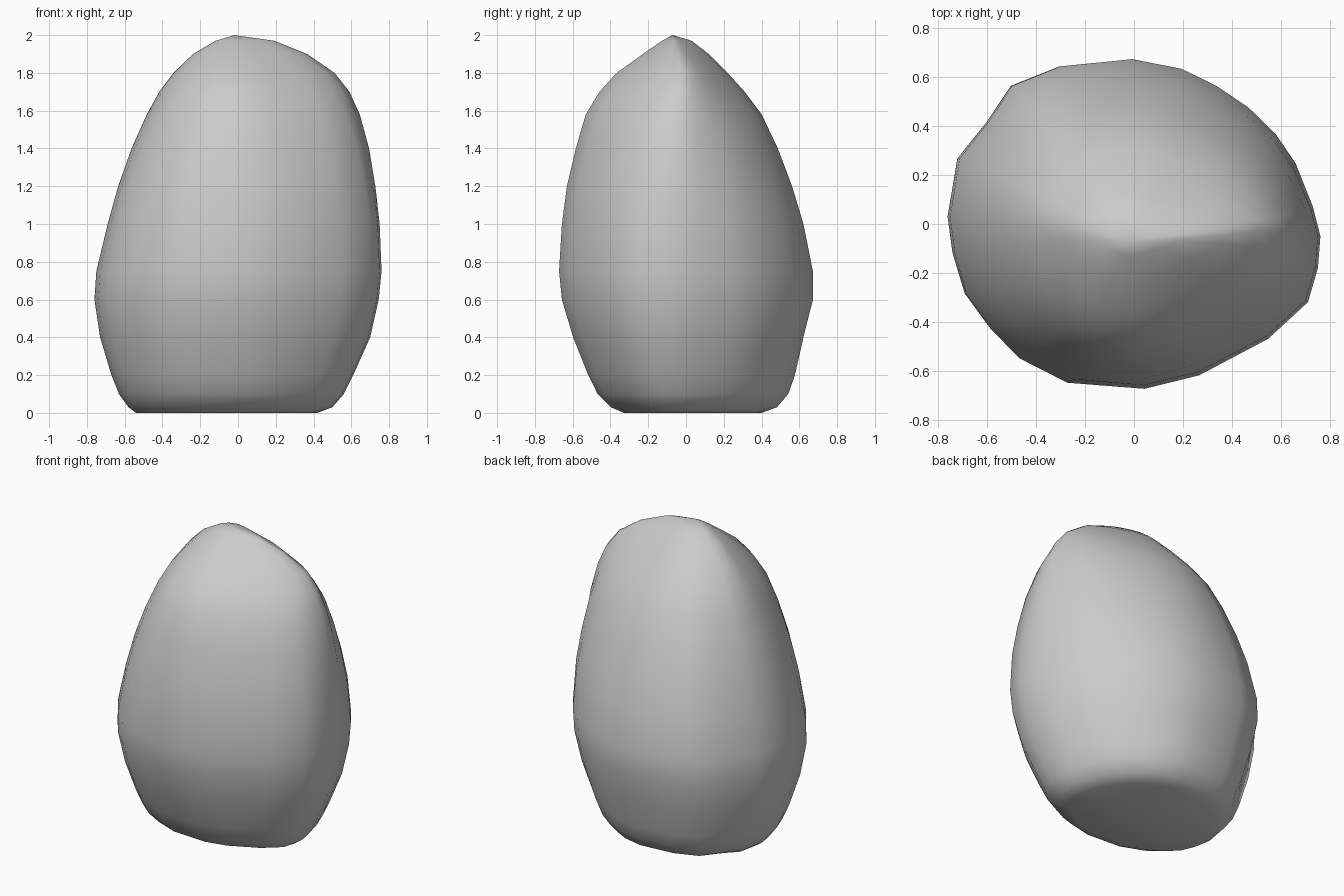
import bpy, bmesh

# Plan outline at the widest height, counter-clockwise
OUTLINE = [(.76, -.05), (.73, .07), (.66, .25), (.58, .37), (.47, .48), (.34, .57), (.2, .64),
           (0, .68), (-.3, .65), (-.5, .57), (-.6, .42), (-.72, .27), (-.76, .03),
           (-.74, -.12), (-.69, -.29), (-.59, -.43), (-.47, -.55), (-.27, -.65), (.05, -.675),
           (.27, -.62), (.55, -.47), (.71, -.32), (.75, -.18)]

# Height, left, right, front and back limits, and how ridge-like the section is
RINGS = [
    (0.00, -.54, .42, -.33, .40, 0), (0.03, -.58, .50, -.40, .48, 0),
    (0.10, -.63, .56, -.47, .54, 0), (0.20, -.67, .61, -.52, .575, 0),
    (0.40, -.73, .70, -.60, .62, 0), (0.60, -.76, .745, -.66, .67, 0),
    (0.75, -.75, .76, -.675, .67, 0), (1.00, -.69, .75, -.66, .62, 0),
    (1.20, -.635, .73, -.635, .56, .05), (1.40, -.565, .70, -.59, .485, .12),
    (1.58, -.485, .655, -.54, .40, .22), (1.70, -.42, .605, -.47, .31, .35),
    (1.80, -.345, .53, -.38, .22, .5), (1.90, -.24, .38, -.235, .12, .5),
    (1.97, -.12, .20, -.13, .03, .5)]


def ring_point(px, py, ring):
    z, left, right, front, back, ridge = ring
    u, v = px / .76, py / .678
    # Pull the section towards a diamond, more on the right where the ridge ends
    d = abs(u) + abs(v)
    k = ridge * (1.0 if u > 0 else .5)
    s = 1 - k + k / d
    u, v = u * s, v * s
    cx, cy = -.02 * z / 2, -.06 * max(0, (z - 1.8) / .2)
    x = cx + u * ((right - cx) if u > 0 else (cx - left))
    y = cy + v * ((back - cy) if v > 0 else (cy - front))
    return x, y, z


# Boulder body lofted through the rings
bm = bmesh.new()
rows = [[bm.verts.new(ring_point(x, y, r)) for x, y in OUTLINE] for r in RINGS]
n = len(OUTLINE)
for a, b in zip(rows, rows[1:]):
    for i in range(n):
        j = (i + 1) % n
        bm.faces.new((a[i], a[j], b[j], b[i]))

# Peak and flat base
peak = bm.verts.new((-.02, -.07, 2))
for i in range(n):
    bm.faces.new((rows[-1][i], rows[-1][(i + 1) % n], peak))
bm.faces.new(rows[0][::-1])
bmesh.ops.recalc_face_normals(bm, faces=bm.faces[:])
for f in bm.faces:
    f.smooth = True

mesh = bpy.data.meshes.new("boulder")
bm.to_mesh(mesh)
bm.free()
boulder = bpy.data.objects.new("boulder", mesh)
bpy.context.collection.objects.link(boulder)
